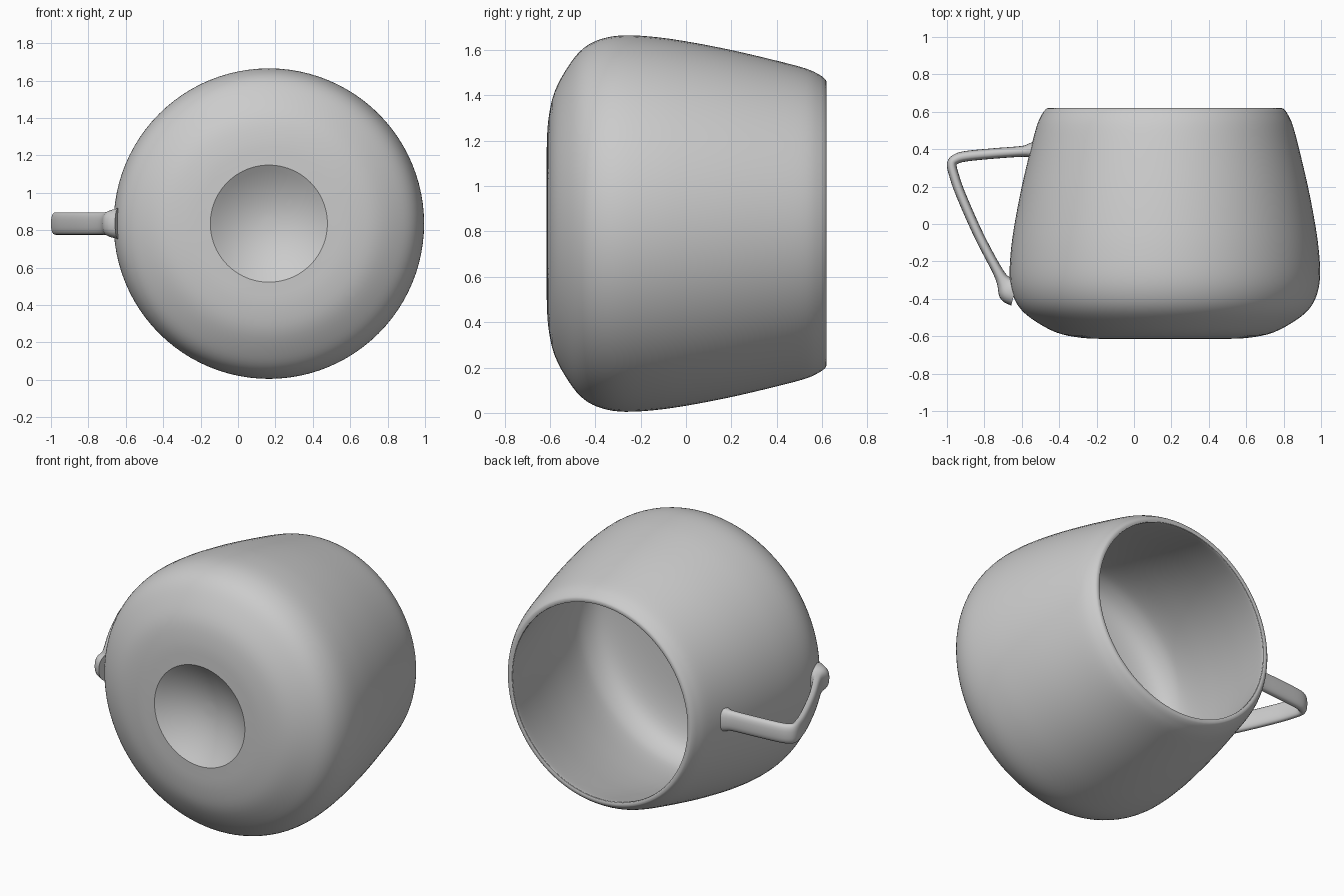
import bpy, bmesh, math
from mathutils import Vector

if "Cube" in bpy.data.objects:
    bpy.data.objects.remove(bpy.data.objects["Cube"], do_unlink=True)

CX, CZ = 0.165, 0.835   # axis of the cup, running along y

grey = bpy.data.materials.new("plain grey")
grey.use_nodes = True
colour = (0.6, 0.6, 0.6, 1)
grey.diffuse_color = colour
grey.node_tree.nodes["Principled BSDF"].inputs["Base Color"].default_value = colour


def spline(points, steps):
    """Catmull-Rom curve through tuples of any size."""
    pts = [Vector(p) for p in points]
    pts = [2 * pts[0] - pts[1]] + pts + [2 * pts[-1] - pts[-2]]
    out = []
    for a, b, c, d in zip(pts, pts[1:], pts[2:], pts[3:]):
        for i in range(steps):
            t = i / steps
            out.append(0.5 * (2 * b + (c - a) * t + (2 * a - 5 * b + 4 * c - d) * t ** 2
                              + (3 * b - a - 3 * c + d) * t ** 3))
    return out + [pts[-2]]


def skin(name, rings, angle):
    """Join equal rings of points into a smooth surface with closed ends."""
    bm = bmesh.new()
    loops = [[bm.verts.new(p) for p in ring] for ring in rings]
    n = len(loops[0])
    for a, b in zip(loops, loops[1:]):
        for i in range(n):
            j = (i + 1) % n
            bm.faces.new((a[i], a[j], b[j], b[i]))
    bm.faces.new(loops[0])
    bm.faces.new(loops[-1])
    bmesh.ops.recalc_face_normals(bm, faces=bm.faces)
    mesh = bpy.data.meshes.new(name)
    bm.to_mesh(mesh)
    bm.free()
    mesh.materials.append(grey)
    obj = bpy.data.objects.new(name, mesh)
    bpy.context.collection.objects.link(obj)
    bpy.ops.object.select_all(action="DESELECT")
    obj.select_set(True)
    bpy.context.view_layer.objects.active = obj
    bpy.ops.object.shade_smooth_by_angle(angle=math.radians(angle))
    return obj


# Cup: dimple under the base, outer wall, rim and inner wall as (radius, y)
dimple = [(0.313 * k / 10, -0.505 - 0.11 * (k / 10) ** 2) for k in range(1, 10)]
outer = spline([(0.313, -0.615), (0.45, -0.608), (0.58, -0.58), (0.70, -0.515), (0.775, -0.45),
                (0.815, -0.37), (0.83, -0.27), (0.822, -0.13), (0.80, 0.02), (0.765, 0.2),
                (0.718, 0.4), (0.683, 0.53), (0.655, 0.59), (0.635, 0.615), (0.62, 0.62)], 4)
inner = spline([(0.608, 0.616), (0.61, 0.59), (0.66, 0.4), (0.71, 0.2), (0.75, 0),
                (0.775, -0.2), (0.765, -0.32), (0.70, -0.41), (0.55, -0.455),
                (0.3, -0.47), (0.02, -0.47)], 4)
profile = dimple + [tuple(p) for p in outer + inner]
SIDES = 96
skin("cup", [[(CX + r * math.cos(2 * math.pi * i / SIDES), y,
               CZ + r * math.sin(2 * math.pi * i / SIDES)) for i in range(SIDES)]
             for r, y in profile], 32)

# Handle: flattened bar swept along a bent path as (x, y, half thickness, half width)
path = spline([(-0.53, 0.393, 0.05, 0.08), (-0.56, 0.392, 0.038, 0.068),
               (-0.60, 0.388, 0.029, 0.061), (-0.75, 0.377, 0.028, 0.06),
               (-0.90, 0.362, 0.028, 0.06), (-0.955, 0.345, 0.027, 0.06),
               (-0.974, 0.318, 0.026, 0.06), (-0.962, 0.26, 0.026, 0.06),
               (-0.925, 0.155, 0.026, 0.06), (-0.83, -0.06, 0.026, 0.06),
               (-0.73, -0.25, 0.028, 0.06), (-0.695, -0.31, 0.042, 0.063),
               (-0.665, -0.345, 0.075, 0.075), (-0.635, -0.355, 0.085, 0.085)], 5)
rings = []
for k, p in enumerate(path):
    a, b = path[max(k - 1, 0)], path[min(k + 1, len(path) - 1)]
    tangent = Vector((b[0] - a[0], b[1] - a[1])).normalized()
    side = Vector((-tangent.y, tangent.x))
    ring = []
    for i in range(24):
        ang = 2 * math.pi * i / 24
        c, s = math.cos(ang), math.sin(ang)
        u = math.copysign(abs(c) ** 0.8, c) * p[2]
        w = math.copysign(abs(s) ** 0.8, s) * p[3]
        ring.append((p[0] + side.x * u, p[1] + side.y * u, CZ + w))
    rings.append(ring)
skin("handle", rings, 60)
